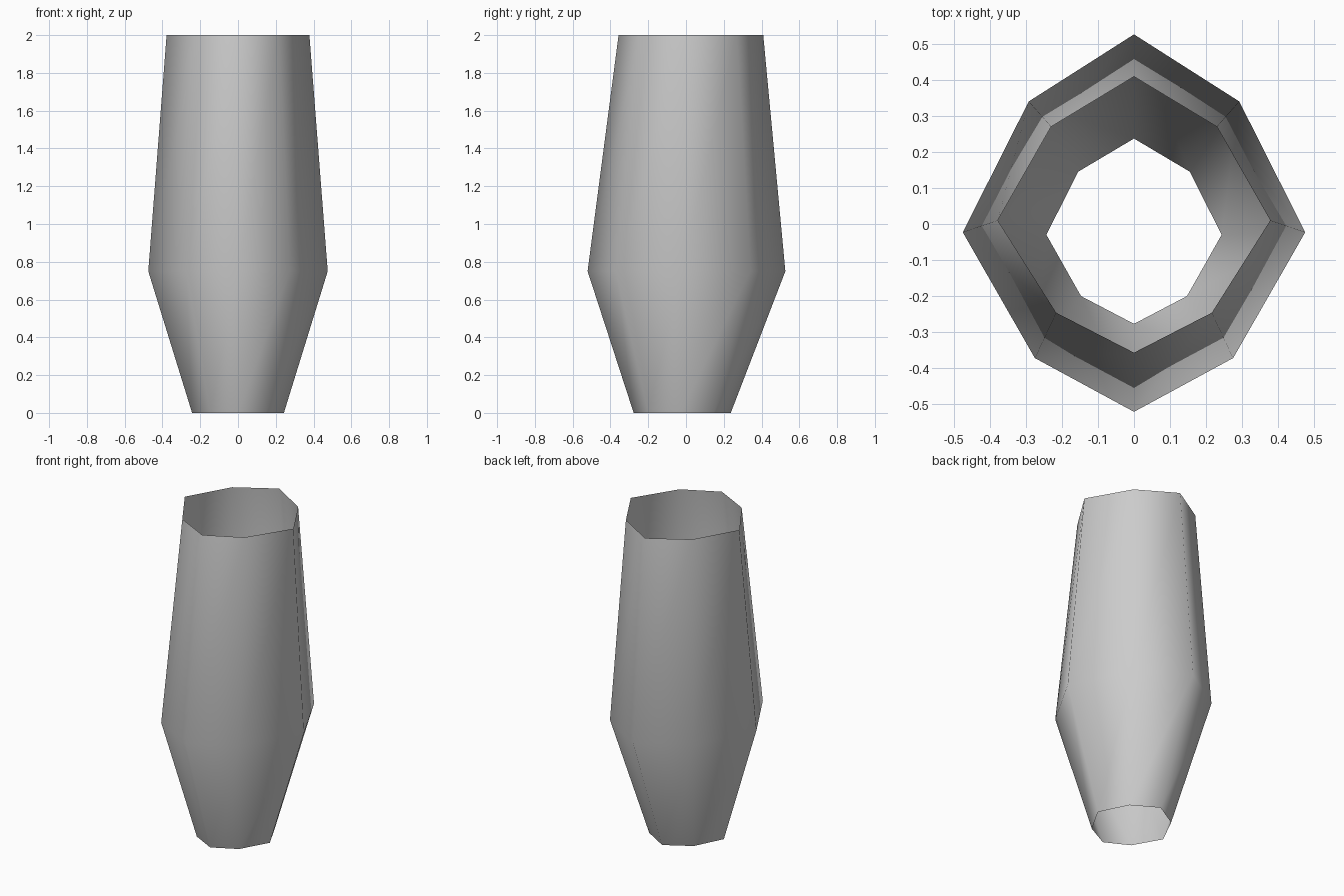
import bpy
import bmesh

cube = bpy.data.objects.get("Cube")
if cube:
    bpy.data.objects.remove(cube, do_unlink=True)

# One grey colour for the whole sleeve
grey = bpy.data.materials.new("grey")
grey.use_nodes = True
colour = (0.6, 0.6, 0.6, 1)
grey.diffuse_color = colour
grey.node_tree.nodes["Principled BSDF"].inputs["Base Color"].default_value = colour

# Left half of each eight-sided ring, back to front, with its height
RINGS = [
    (0.0, [(0, 0.237), (0.155, 0.145), (0.243, -0.03), (0.147, -0.2), (0, -0.277)]),
    (0.75, [(0, 0.526), (0.292, 0.34), (0.475, -0.023), (0.275, -0.372), (0, -0.521)]),
    (2.0, [(0, 0.409), (0.23, 0.27), (0.378, 0.01), (0.216, -0.246), (0, -0.357)]),
]


def add_ring(bm, z, half):
    """Mirror the half outline and add it counter-clockwise from the front."""
    right = [(-x, y) for x, y in half[1:-1]]
    outline = half[::-1] + right
    return [bm.verts.new((x, y, z)) for x, y in outline]


# Open tapered sleeve: quads between neighbouring rings
bm = bmesh.new()
rings = [add_ring(bm, z, half) for z, half in RINGS]
for low, high in zip(rings, rings[1:]):
    for i in range(len(low)):
        j = (i + 1) % len(low)
        bm.faces.new((low[i], low[j], high[j], high[i])).smooth = True

mesh = bpy.data.meshes.new("tapered_sleeve")
bm.to_mesh(mesh)
bm.free()
mesh.materials.append(grey)
sleeve = bpy.data.objects.new("tapered_sleeve", mesh)
bpy.context.collection.objects.link(sleeve)
